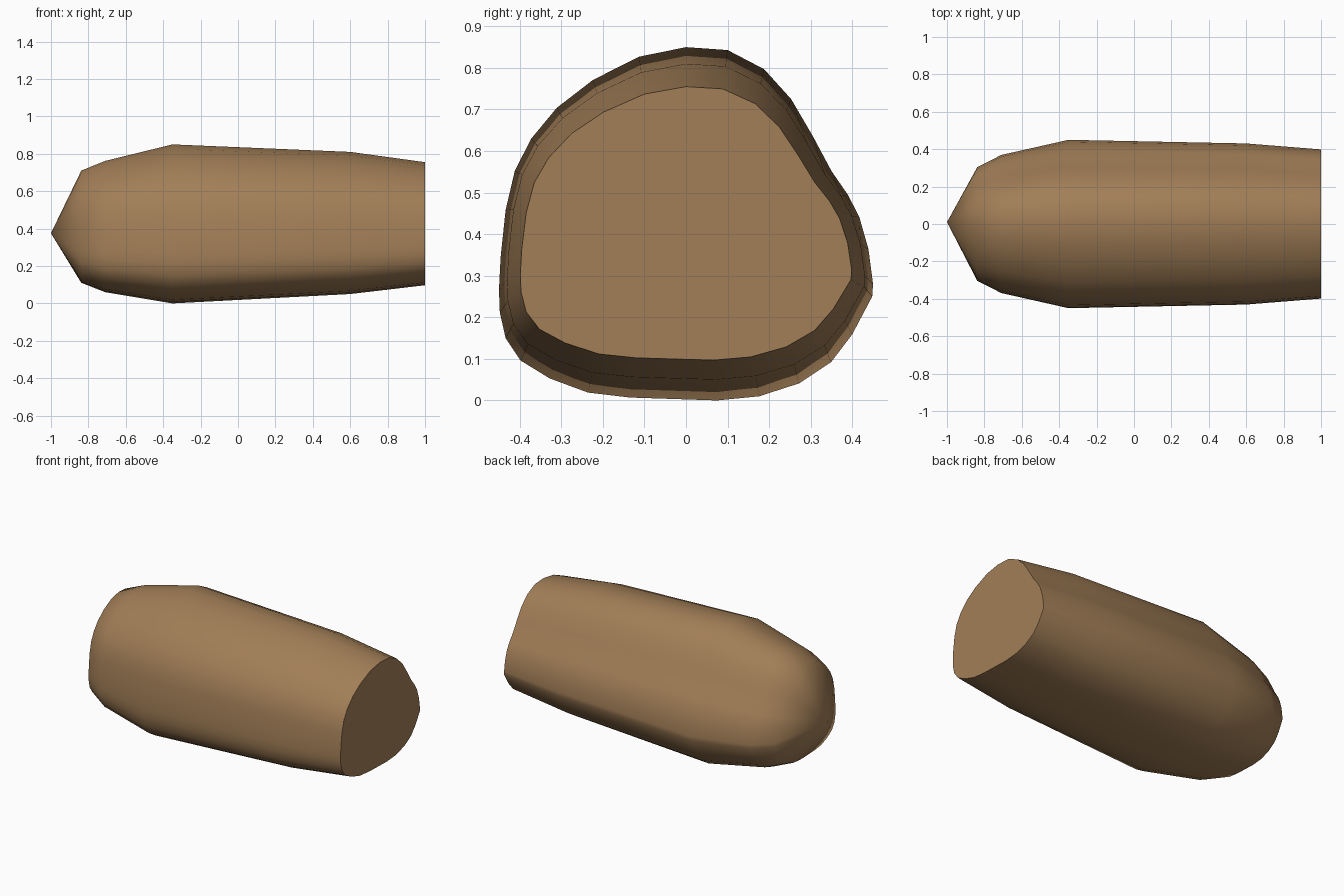
import bpy, bmesh, math

if "Cube" in bpy.data.objects:
    bpy.data.objects.remove(bpy.data.objects["Cube"])

# Widest cross-section (y, z)
OUTLINE = [(0, .85), (.10, .843), (.188, .797), (.253, .725), (.304, .638),
           (.35, .552), (.39, .494), (.417, .441), (.439, .364), (.45, .28),
           (.448, .25), (.40, .159), (.349, .092), (.272, .041), (.176, .01),
           (.075, 0), (-.135, .007), (-.236, .019), (-.328, .053),
           (-.398, .096), (-.434, .15), (-.448, .212), (-.45, .267),
           (-.446, .345), (-.434, .458), (-.412, .552), (-.373, .629),
           (-.311, .704), (-.224, .771), (-.113, .827)]

# Stations along the length: x, width scale, lowest z, highest z
STATIONS = [(-.838, .675, .11, .71), (-.71, .82, .06, .762), (-.35, 1, 0, .85),
            (.6, .957, .05, .81), (1, .886, .097, .755)]

bm = bmesh.new()
rings = []
for x, w, lo, hi in STATIONS:
    rings.append([bm.verts.new((x, y * w, lo + (hi - lo) * z / .85))
                  for y, z in OUTLINE])

# Skin between stations
n = len(OUTLINE)
for a, b in zip(rings, rings[1:]):
    for i in range(n):
        j = (i + 1) % n
        bm.faces.new((a[i], a[j], b[j], b[i]))

# Blunt pointed nose and flat end
tip = bm.verts.new((-1, .01, .375))
for i in range(n):
    bm.faces.new((tip, rings[0][(i + 1) % n], rings[0][i]))
bm.faces.new(rings[-1])
bmesh.ops.recalc_face_normals(bm, faces=bm.faces[:])

mesh = bpy.data.meshes.new("rounded_body")
bm.to_mesh(mesh)
bm.free()
body = bpy.data.objects.new("rounded_body", mesh)
bpy.context.collection.objects.link(body)

# Warm brown surface
mat = bpy.data.materials.new("brown")
mat.diffuse_color = (.36, .21, .095, 1)
mat.use_nodes = True
mat.node_tree.nodes["Principled BSDF"].inputs["Base Color"].default_value = mat.diffuse_color
mesh.materials.append(mat)

bpy.context.view_layer.objects.active = body
body.select_set(True)
bpy.ops.object.shade_smooth_by_angle(angle=math.radians(50))
